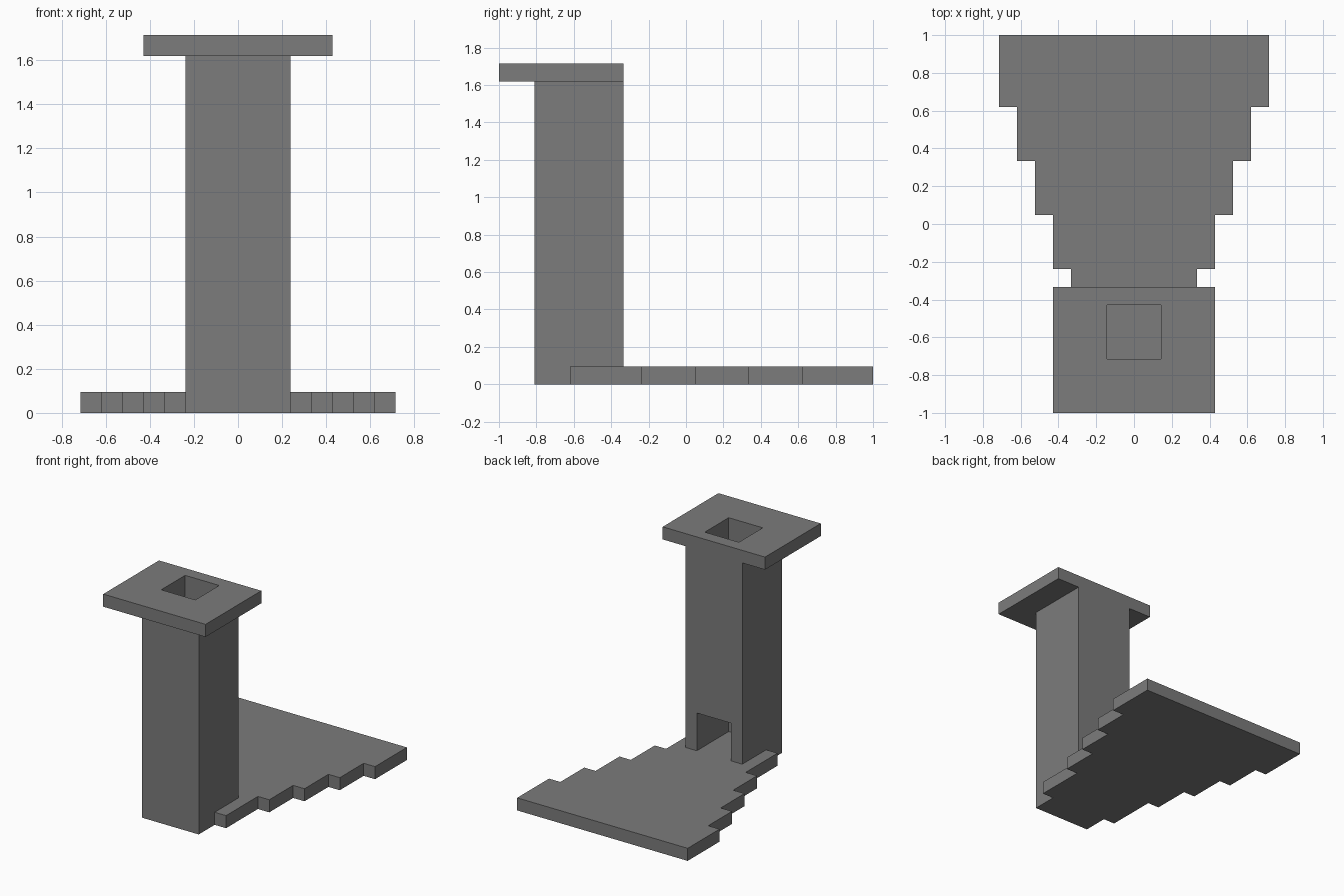
import bpy
import bmesh
from mathutils import Vector

cube = bpy.data.objects.get("Cube")
if cube:
    bpy.data.objects.remove(cube, do_unlink=True)

U = 2 / 21          # one module; the plan is 21 modules deep
BACK = 10.5         # shifts depth so the plan is centred

grey = bpy.data.materials.new("stone_grey")
grey.use_nodes = True
colour = (0.2, 0.2, 0.2, 1)
grey.diffuse_color = colour
grey.node_tree.nodes["Principled BSDF"].inputs["Base Color"].default_value = colour


def prism(name, points, sweep):
    """Extrude a polygon of (x, depth, z) module points along a sweep vector."""
    bm = bmesh.new()
    verts = [bm.verts.new(Vector((x, y - BACK, z)) * U) for x, y, z in points]
    face = bm.faces.new(verts)
    out = bmesh.ops.extrude_face_region(bm, geom=[face])
    moved = [g for g in out["geom"] if isinstance(g, bmesh.types.BMVert)]
    bmesh.ops.translate(bm, verts=moved, vec=Vector(sweep) * U)
    bmesh.ops.recalc_face_normals(bm, faces=bm.faces)
    mesh = bpy.data.meshes.new(name)
    bm.to_mesh(mesh)
    bm.free()
    mesh.materials.append(grey)
    obj = bpy.data.objects.new(name, mesh)
    bpy.context.collection.objects.link(obj)
    return obj


def block(name, half, front, back, low, high):
    plan = [(-half, front, low), (half, front, low), (half, back, low), (-half, back, low)]
    return prism(name, plan, (0, 0, high - low))


# Stepped hearth: (half width, front, back) of each step, mirrored into one outline
steps = [(2.5, 2, 4), (3.5, 4, 8), (4.5, 8, 11), (5.5, 11, 14), (6.5, 14, 17), (7.5, 17, 21)]
side = [(half, y, 0) for half, front, back in steps for y in (front, back)]
mirrored = [(-x, y, z) for x, y, z in reversed(side)]
prism("stepped_hearth", side + mirrored, (0, 0, 1))

# Chimney shaft and its overhanging cap
shaft = block("chimney_shaft", 2.5, 2, 7, 1, 17)
cap = block("chimney_cap", 4.5, 0, 7, 17, 18)

# Flue and fireplace opening, cut as one L-shaped void
profile = [(3, 0.5), (8, 0.5), (8, 4), (6, 4), (6, 19), (3, 19)]
void = prism("flue_cutter", [(-1.5, y, z) for y, z in profile], (3, 0, 0))
void.hide_render = True
for part in (shaft, cap):
    cut = part.modifiers.new("flue", 'BOOLEAN')
    cut.operation = 'DIFFERENCE'
    cut.solver = 'EXACT'
    cut.object = void
    bpy.context.view_layer.objects.active = part
    bpy.ops.object.modifier_apply(modifier=cut.name)
bpy.data.objects.remove(void, do_unlink=True)
